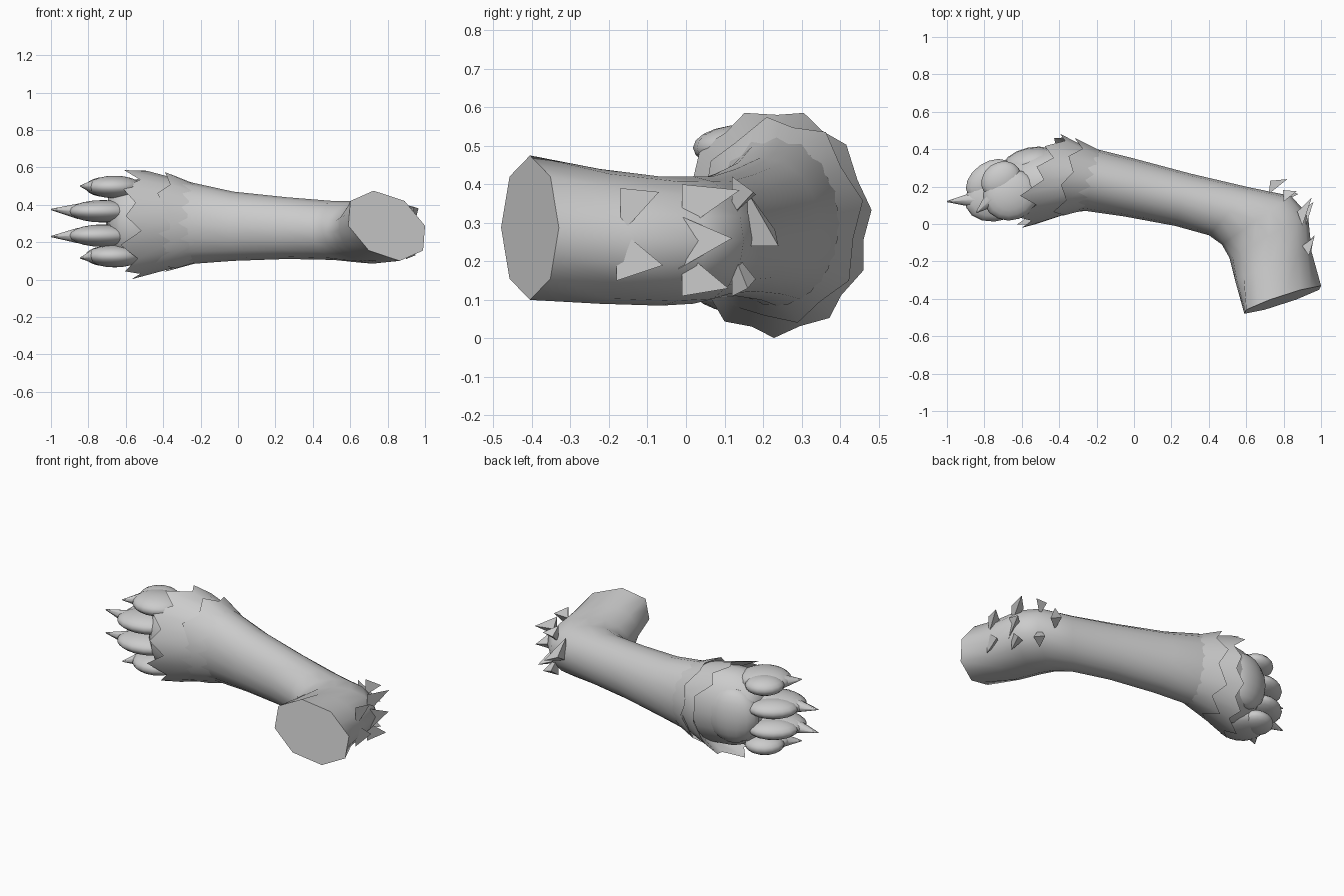
import bpy, bmesh, math, random
from mathutils import Vector, Matrix

if "Cube" in bpy.data.objects:
    bpy.data.objects.remove(bpy.data.objects["Cube"])

random.seed(4)


def finish(bm, name, angle=50):
    bmesh.ops.recalc_face_normals(bm, faces=bm.faces)
    me = bpy.data.meshes.new(name)
    bm.to_mesh(me)
    bm.free()
    ob = bpy.data.objects.new(name, me)
    bpy.context.collection.objects.link(ob)
    bpy.ops.object.select_all(action='DESELECT')
    ob.select_set(True)
    bpy.context.view_layer.objects.active = ob
    bpy.ops.object.shade_smooth_by_angle(angle=math.radians(angle))
    return ob


def ring_point(sec, t, out=1.0):
    # a section is: back edge (x, y), front edge (x, y), low z, high z, skew
    ax, ay, bx, by, lo, hi, skew = sec
    c = Vector(((ax + bx) / 2, (ay + by) / 2, (lo + hi) / 2))
    n = Vector(((ax - bx) / 2, (ay - by) / 2, 0))
    up = Vector((skew, 0, (hi - lo) / 2))
    return c + (n * math.cos(t) + up * math.sin(t)) * out


# Leg: lofted cross-sections from the paw round the elbow to the cut end
SECTIONS = [
    (-.70, .29, -.68, .09, .17, .45, 0),
    (-.65, .36, -.63, .04, .11, .50, 0),
    (-.52, .40, -.54, .025, .07, .54, 0),
    (-.36, .42, -.42, .05, .065, .55, 0),
    (-.20, .40, -.26, .07, .085, .515, 0),
    (.00, .35, -.05, .04, .10, .47, 0),
    (.30, .27, .22, -.01, .11, .44, 0),
    (.62, .195, .40, -.06, .105, .42, 0),
    (.84, .15, .47, -.11, .09, .42, 0),
    (.93, .05, .51, -.18, .085, .42, 0),
    (.95, -.15, .54, -.30, .09, .44, -.02),
    (1.0, -.33, .59, -.48, .10, .475, -.07),
]
N = 16
bm = bmesh.new()
rings = [[bm.verts.new(ring_point(s, 2 * math.pi * k / N)) for k in range(N)]
         for s in SECTIONS]
for k in range(1, N, 2):  # the cut end is an octagon
    end = rings[-1]
    end[k].co = (end[k - 1].co + end[(k + 1) % N].co) / 2
for r0, r1 in zip(rings, rings[1:]):
    for k in range(N):
        j = (k + 1) % N
        bm.faces.new((r0[k], r0[j], r1[j], r1[k]))
bm.faces.new(rings[0])
bm.faces.new(rings[-1])
finish(bm, "leg")


# Wrist fur: flared skirts with a zigzag edge, swept towards the toes
def fur_skirt(name, base, end, count, sweep, valley):
    bm = bmesh.new()
    outer, edge, inner = [], [], []
    for k in range(2 * count):
        t = math.pi * (k + .5) / count
        a = ring_point(base, t)
        f = random.uniform(.97, 1) if k % 2 == 0 else valley
        b = ring_point(end, t + random.uniform(-.04, .04))
        b.x -= sweep * abs(math.sin(t)) + random.uniform(-.02, .02)
        tip = a.lerp(b, f)
        centre = Vector(((base[0] + base[2]) / 2 - .08, (base[1] + base[3]) / 2, .3))
        outer.append(bm.verts.new(a))
        edge.append(bm.verts.new(tip))
        inner.append(bm.verts.new(a.lerp(b, .45).lerp(centre, .12)))
    for k in range(2 * count):
        j = (k + 1) % (2 * count)
        bm.faces.new((outer[k], outer[j], edge[j], edge[k]))
        bm.faces.new((edge[k], edge[j], inner[j], inner[k]))
    finish(bm, name, 45)


fur_skirt("wrist_fur", (-.25, .41, -.34, .06, .075, .53, 0),
          (-.39, .485, -.59, -.025, .0, .60, 0), 11, .08, .72)
fur_skirt("upper_wrist_fur", (-.18, .395, -.27, .07, .085, .51, 0),
          (-.33, .465, -.46, .025, .035, .58, 0), 8, .0, .6)

# Elbow fur: broad flaps lying along the outside of the bend (base, tip)
bm = bmesh.new()
ELBOW = [((.72, .16, .31), (.82, .24, .24), .07), ((.80, .12, .37), (.87, .175, .38), .05),
         ((.80, .12, .17), (.88, .16, .13), .06),
         ((.90, -.01, .34), (.95, .14, .385), .06), ((.915, -.02, .25), (.96, .12, .26), .07),
         ((.90, -.01, .17), (.95, .11, .13), .06),
         ((.935, -.17, .33), (.965, -.07, .38), .06), ((.94, -.18, .22), (.965, -.06, .19), .07)]
for base, tip, w in ELBOW:
    base, tip = Vector(base), Vector(tip)
    out = (tip - base).cross(Vector((0, 0, 1))).normalized()
    pts = [base + Vector((0, 0, -w)), base + Vector((0, 0, w)), tip,
           base.lerp(tip, .4) - out * .05]
    v = [bm.verts.new(p) for p in pts]
    for f in ((0, 1, 2), (0, 2, 3), (1, 3, 2), (0, 3, 1)):
        bm.faces.new([v[i] for i in f])
finish(bm, "elbow_fur", 40)


def ellipsoid(name, c, r, turn):
    bm = bmesh.new()
    m = (Matrix.Translation(c) @ Matrix.Rotation(math.radians(turn), 4, 'Z')
         @ Matrix.Diagonal((*r, 1)))
    bmesh.ops.create_uvsphere(bm, u_segments=16, v_segments=10, radius=1, matrix=m)
    finish(bm, name, 180)


def claw(name, a, b, r):
    a, b = Vector(a), Vector(b)
    d = b - a
    m = Matrix.Translation((a + b) / 2) @ d.to_track_quat('Z', 'Y').to_matrix().to_4x4()
    bm = bmesh.new()
    bmesh.ops.create_cone(bm, cap_ends=True, segments=8, radius1=r, radius2=.003,
                          depth=d.length, matrix=m)
    finish(bm, name, 60)


# Toes with a pad beneath and a claw at the tip; the inner pair is longer
for i, (z, dx, dy, ln, zc) in enumerate([(.125, .06, .0, .15, .115), (.235, 0, 0, .19, .23),
                                         (.365, 0, 0, .19, .375), (.495, .06, .0, .15, .50)], 1):
    ellipsoid(f"toe_{i}", (-.72 + dx, .155 + dy, z), (ln, .135, .06), 20)
    ellipsoid(f"toe_pad_{i}", (-.77 + dx, .235 + dy, z), (ln * .75, .095, .053), 35)
    claw(f"claw_{i}", (-.72 - ln * .7 + dx, .13 + dy, z),
         (-1.0 + dx * 2.6, .12 - dx, zc), .042)

# Palm pad on the back face
ellipsoid("palm_pad", (-.55, .32, .30), (.16, .09, .17), 12)
